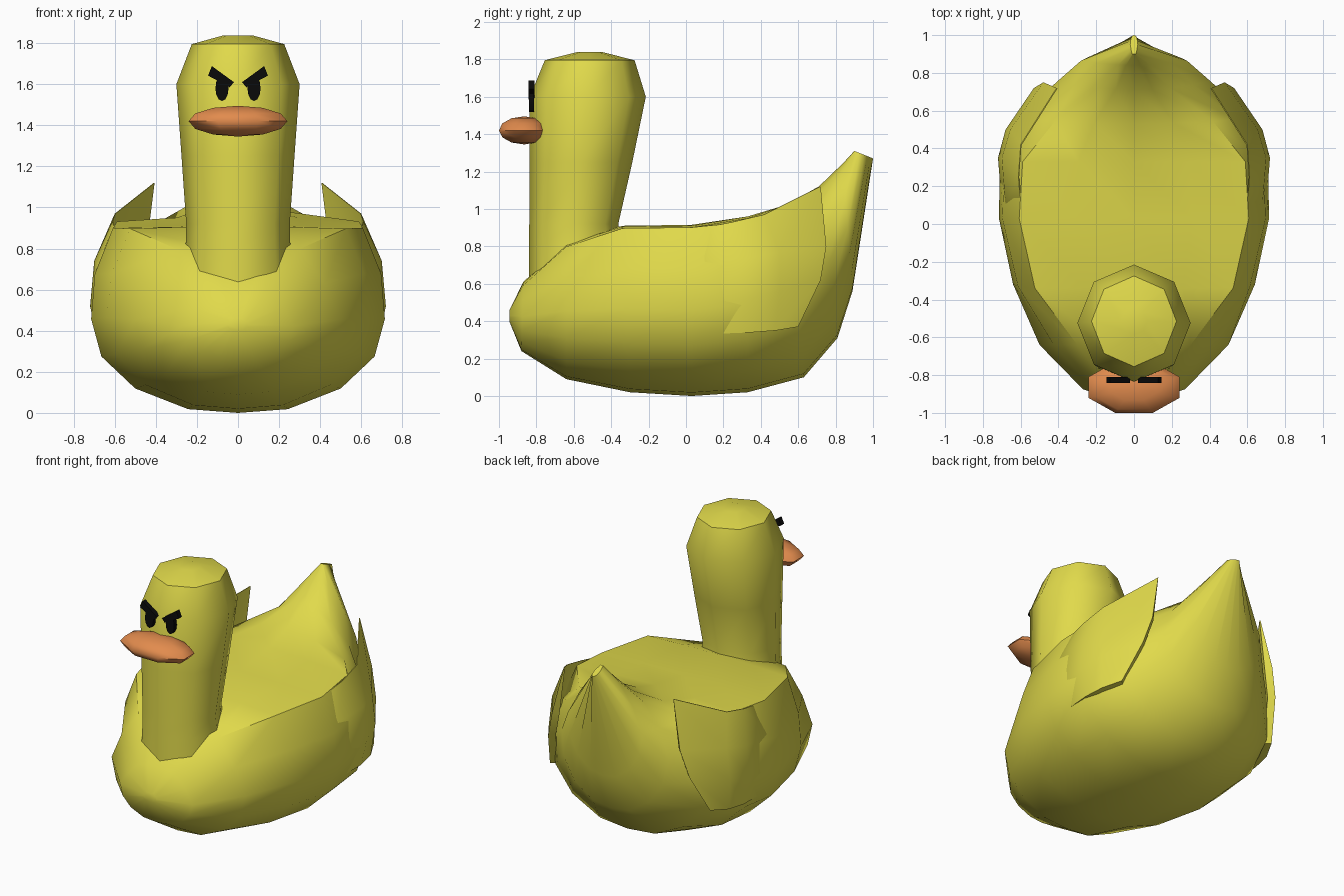
import bpy, bmesh, math
from mathutils import Vector

if "Cube" in bpy.data.objects:
    bpy.data.objects.remove(bpy.data.objects["Cube"])


def material(name, rgb):
    m = bpy.data.materials.new(name)
    m.diffuse_color = (*rgb, 1.0)
    m.use_nodes = True
    m.node_tree.nodes["Principled BSDF"].inputs["Base Color"].default_value = m.diffuse_color
    return m


YELLOW = material("duck yellow", (0.75, 0.70, 0.07))
ORANGE = material("beak orange", (0.76, 0.26, 0.075))
BLACK = material("eye black", (0.003, 0.003, 0.003))


def finish(name, bm, mat, angle=50):
    bmesh.ops.recalc_face_normals(bm, faces=bm.faces[:])
    me = bpy.data.meshes.new(name)
    bm.to_mesh(me)
    bm.free()
    me.materials.append(mat)
    ob = bpy.data.objects.new(name, me)
    bpy.context.collection.objects.link(ob)
    bpy.ops.object.select_all(action='DESELECT')
    ob.select_set(True)
    bpy.context.view_layer.objects.active = ob
    bpy.ops.object.shade_smooth_by_angle(angle=math.radians(angle))
    return ob


def loft(rings):
    """Closed skin through equal-length rings, capped at both ends."""
    bm = bmesh.new()
    vs = [[bm.verts.new(p) for p in r] for r in rings]
    n = len(vs[0])
    for a, b in zip(vs, vs[1:]):
        for i in range(n):
            j = (i + 1) % n
            bm.faces.new((a[i], a[j], b[j], b[i]))
    bm.faces.new(vs[0])
    bm.faces.new(vs[-1])
    return bm


# Body: sections from chest to tail, leaning back towards the tail
# (bottom y, bottom z, top y, top z, half width, top width ratio, shoulder drop)
sections = [
    (-0.945, 0.40, -0.943, 0.46, 0.05, 0.5, 0.0),
    (-0.88, 0.24, -0.87, 0.61, 0.27, 0.5, 0.05),
    (-0.64, 0.09, -0.64, 0.82, 0.50, 0.6, 0.03),
    (-0.30, 0.02, -0.34, 0.91, 0.64, 0.82, 0.015),
    (0.03, 0.0, 0.03, 0.915, 0.715, 0.85, 0.015),
    (0.33, 0.02, 0.33, 0.96, 0.71, 0.83, 0.03),
    (0.63, 0.10, 0.53, 1.02, 0.60, 0.70, 0.12),
    (0.81, 0.31, 0.71, 1.12, 0.40, 0.48, 0.10),
    (0.89, 0.56, 0.84, 1.245, 0.28, 0.30, 0.06),
    (1.0, 1.27, 0.90, 1.31, 0.02, 0.5, 0.0),
]
rings = []
for yb, zb, yt, zt, w, tw, drop in sections:
    half = [(0, 0), (.34, .02), (.70, .13), (.93, .30), (1, .50),
            ((1 + tw) / 2 + .05, .74), (tw, 1 - drop), (tw / 2, 1 - drop / 3), (0, 1)]
    loop = half + [(-x, f) for x, f in half[-2:0:-1]]
    rings.append([(x * w, yb + (yt - yb) * f, zb + (zt - zb) * f) for x, f in loop])
finish("body", loft(rings), YELLOW)

# Neck and head: eight-sided rings (height, centre y, half width, half depth)
head = [(0.62, -0.58, 0.27, 0.26), (0.80, -0.59, 0.255, 0.25), (0.92, -0.60, 0.252, 0.238),
        (1.25, -0.562, 0.275, 0.275), (1.60, -0.525, 0.30, 0.31),
        (1.795, -0.515, 0.225, 0.24), (1.838, -0.515, 0.07, 0.07)]
rings = [[(w * math.cos(i * math.pi / 4), y + d * math.sin(i * math.pi / 4), z)
          for i in range(8)] for z, y, w, d in head]
finish("neck_and_head", loft(rings), YELLOW)

# Wings: curved panels that lift off the body towards a raised tip
wing_rows = [
    [(.67, .10, .33), (.68, .35, .34), (.66, .48, .35), (.60, .60, .37)],
    [(.70, .10, .50), (.72, .35, .52), (.68, .50, .56), (.53, .72, .62)],
    [(.68, .10, .72), (.70, .35, .74), (.655, .50, .77), (.48, .75, .80)],
    [(.60, .10, .90), (.612, .25, .93), (.60, .42, .97), (.41, .72, 1.12)],
]
for side, s in (("left", -1), ("right", 1)):
    bm = bmesh.new()
    outer = [[bm.verts.new((s * x, y, z)) for x, y, z in r] for r in wing_rows]
    # inner skin sits just inside and pinches shut at the tip
    inner = []
    for r, row in enumerate(wing_rows):
        t = 0.0 if r == 3 else 0.03
        inner.append([bm.verts.new((s * (x - t - .004), y - t - .004, z)) for x, y, z in row])
    for g in (outer, inner):
        for r in range(3):
            for c in range(3):
                bm.faces.new((g[r][c], g[r][c + 1], g[r + 1][c + 1], g[r + 1][c]))
    rim = ([(0, c) for c in range(4)] + [(r, 3) for r in (1, 2, 3)]
           + [(3, c) for c in (2, 1, 0)] + [(r, 0) for r in (2, 1)])
    for (a, b), (c, d) in zip(rim, rim[1:] + rim[:1]):
        bm.faces.new((outer[a][b], outer[c][d], inner[c][d], inner[a][b]))
    finish(side + "_wing", bm, YELLOW)

# Beak: flattened low-sided ball
bm = bmesh.new()
bmesh.ops.create_uvsphere(bm, u_segments=8, v_segments=6, radius=1)
c, sn = math.cos(math.pi / 8), math.sin(math.pi / 8)
for v in bm.verts:
    x, y, z = v.co
    x, y = x * c - y * sn, x * sn + y * c
    v.co = Vector((x * 0.26, -0.865 + y * 0.146, 1.42 + z * 0.075))
finish("beak", bm, ORANGE, 60)


# Eyes and slanted brows: small raised pieces on the face
def face_piece(name, outline, y0=-0.84, y1=-0.812):
    return finish(name, loft([[(x, y, z) for x, z in outline] for y in (y0, y1)]), BLACK, 30)


eye = [(0.078 + 0.032 * math.cos(i * math.pi / 6), 1.58 + 0.062 * math.sin(i * math.pi / 6))
       for i in range(12)]
brow = [(0.02, 1.61), (0.04, 1.585), (0.146, 1.642), (0.127, 1.688)]
for side, s in (("left", -1), ("right", 1)):
    face_piece(side + "_eye", [(s * x, z) for x, z in eye])
    face_piece(side + "_brow", [(s * x, z) for x, z in brow], -0.842, -0.81)
